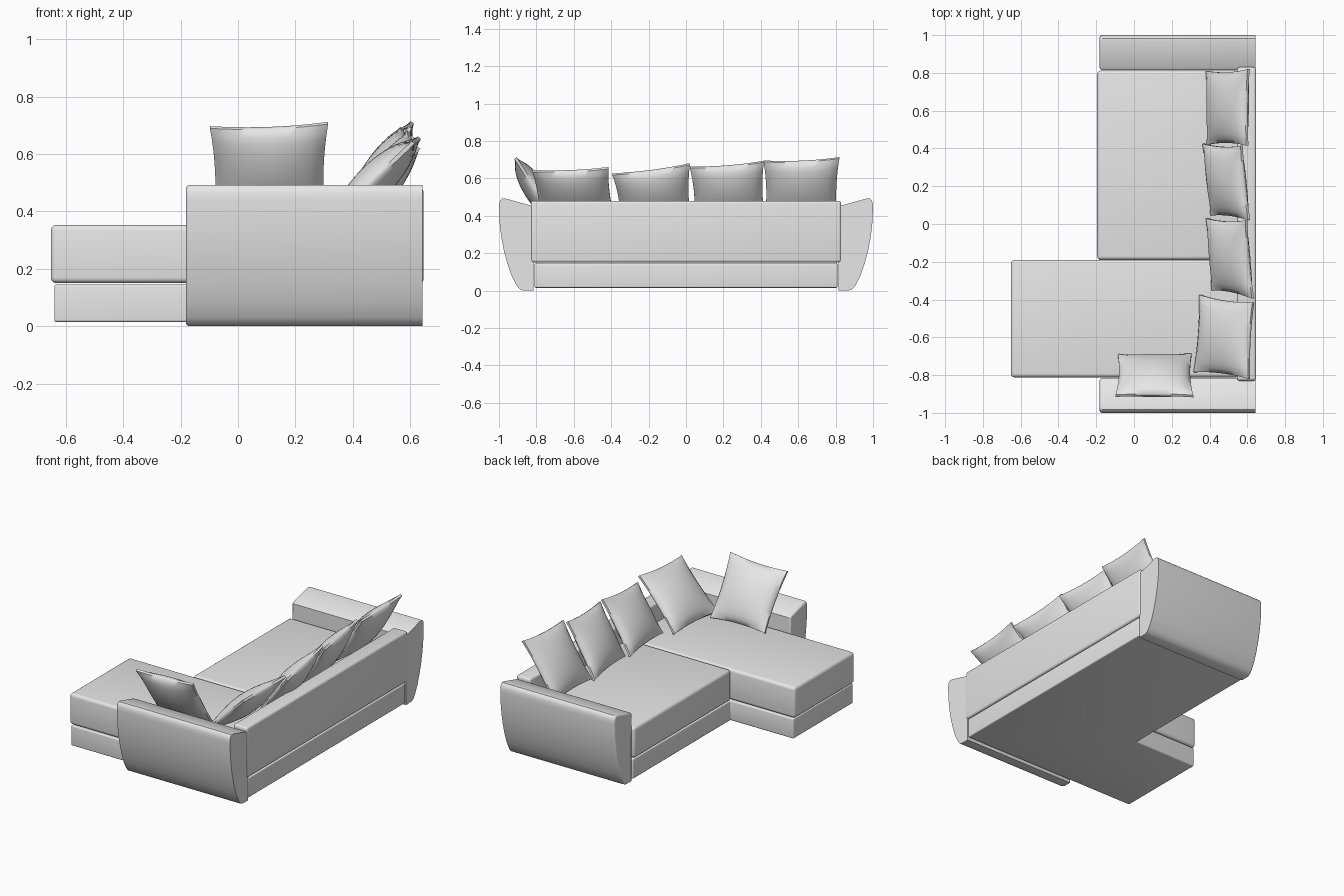
import bpy
import bmesh
from mathutils import Vector

cube = bpy.data.objects.get("Cube")
if cube:
    bpy.data.objects.remove(cube, do_unlink=True)

fabric = bpy.data.materials.new("light_grey_fabric")
fabric.use_nodes = True
fabric.diffuse_color = (0.8, 0.8, 0.8, 1)
fabric.node_tree.nodes["Principled BSDF"].inputs["Base Color"].default_value = (0.8, 0.8, 0.8, 1)


def finish(name, bm, angle=0.6):
    """Turn a bmesh into a shaded object."""
    bmesh.ops.recalc_face_normals(bm, faces=bm.faces)
    mesh = bpy.data.meshes.new(name)
    bm.to_mesh(mesh)
    bm.free()
    mesh.materials.append(fabric)
    obj = bpy.data.objects.new(name, mesh)
    bpy.context.scene.collection.objects.link(obj)
    bpy.ops.object.select_all(action='DESELECT')
    obj.select_set(True)
    bpy.context.view_layer.objects.active = obj
    bpy.ops.object.shade_smooth_by_angle(angle=angle)


def prism(name, outline, offset, radius, rounded=lambda edge: True):
    """Extrude a closed outline and round the edges picked by a rule."""
    bm = bmesh.new()
    face = bm.faces.new([bm.verts.new(p) for p in outline])
    ext = bmesh.ops.extrude_face_region(bm, geom=[face], use_keep_orig=True)
    moved = [g for g in ext["geom"] if isinstance(g, bmesh.types.BMVert)]
    bmesh.ops.translate(bm, verts=moved, vec=offset)
    bmesh.ops.recalc_face_normals(bm, faces=bm.faces)
    edges = [e for e in bm.edges if rounded(e)]
    bmesh.ops.bevel(bm, geom=edges, offset=radius, segments=4, profile=0.5,
                    affect='EDGES', clamp_overlap=True)
    finish(name, bm)


def box(name, x0, x1, y0, y1, z0, z1, radius):
    prism(name, [(x0, y0, z0), (x1, y0, z0), (x1, y1, z0), (x0, y1, z0)],
          (0, 0, z1 - z0), radius)


# L-shaped plinth
plan = [(-0.64, -0.81), (0.643, -0.81), (0.643, 0.81),
        (-0.185, 0.81), (-0.185, -0.195), (-0.64, -0.195)]
prism("base", [(x, y, 0.015) for x, y in plan], (0, 0, 0.13), 0.007)

# Seats and backrest
box("main_seat", -0.195, 0.56, -0.19, 0.812, 0.15, 0.353, 0.02)
box("chaise_seat", -0.652, 0.56, -0.812, -0.19, 0.15, 0.353, 0.02)
box("backrest", 0.545, 0.647, -0.83, 0.83, 0.15, 0.48, 0.015)

# Curved armrests, rounded at the front end
arm = [(0.815, 0.0), (0.87, 0.0), (0.89, 0.008), (0.908, 0.03), (0.935, 0.085),
       (0.957, 0.15), (0.975, 0.22), (0.988, 0.29), (0.996, 0.36), (1.0, 0.44),
       (0.999, 0.465), (0.993, 0.483), (0.982, 0.492), (0.965, 0.492),
       (0.9, 0.474), (0.83, 0.455), (0.815, 0.445)]
FRONT = -0.182
for side, name in ((1, "left_armrest"), (-1, "right_armrest")):
    prism(name, [(FRONT, side * y, z) for y, z in arm], (0.824, 0, 0), 0.014,
          lambda e: all(v.co.x < FRONT + 0.001 for v in e.verts))


def cushion(name, corners, puff=0.055, rim=0.007, pinch=0.06):
    """Puffed pillow between two bottom and two top corners."""
    b0, b1, t0, t1 = map(Vector, corners)
    normal = (b1 - b0 + t1 - t0).cross(t0 - b0 + t1 - b1).normalized()
    bm = bmesh.new()
    bmesh.ops.create_grid(bm, x_segments=16, y_segments=16, size=1)
    ext = bmesh.ops.extrude_face_region(bm, geom=bm.faces[:], use_keep_orig=True)
    moved = [g for g in ext["geom"] if isinstance(g, bmesh.types.BMVert)]
    bmesh.ops.translate(bm, verts=moved, vec=(0, 0, 1))
    for v in bm.verts:
        u, w, sign = v.co.x, v.co.y, (1 if v.co.z > 0.5 else -1)
        fu, fw = max(0, 1 - u * u), max(0, 1 - w * w)
        s = (1 + u * (1 - pinch * fw)) / 2
        t = (1 + w * (1 - pinch * fu)) / 2
        mid = b0.lerp(b1, s).lerp(t0.lerp(t1, s), t)
        v.co = mid + normal * sign * (rim + puff * (fu * fw) ** 0.65)
    finish(name, bm, 0.9)


# Loose cushions: bottom pair, then top pair of corners
LOW = 0.365
cushion("back_cushion_1", [(0.39, 0.42, LOW), (0.385, 0.81, LOW),
                           (0.6, 0.415, 0.692), (0.607, 0.82, 0.71)])
cushion("back_cushion_2", [(0.41, 0.045, LOW), (0.367, 0.425, LOW),
                           (0.61, 0.02, 0.66), (0.57, 0.415, 0.69)])
cushion("back_cushion_3", [(0.415, -0.35, LOW), (0.385, 0.03, LOW),
                           (0.63, -0.395, 0.622), (0.595, 0.02, 0.677)])
cushion("back_cushion_4", [(0.32, -0.785, LOW), (0.35, -0.375, LOW),
                           (0.61, -0.82, 0.64), (0.632, -0.415, 0.656)])
cushion("arm_cushion", [(-0.085, -0.695, LOW), (0.305, -0.69, LOW),
                        (-0.098, -0.91, 0.693), (0.314, -0.912, 0.708)])
